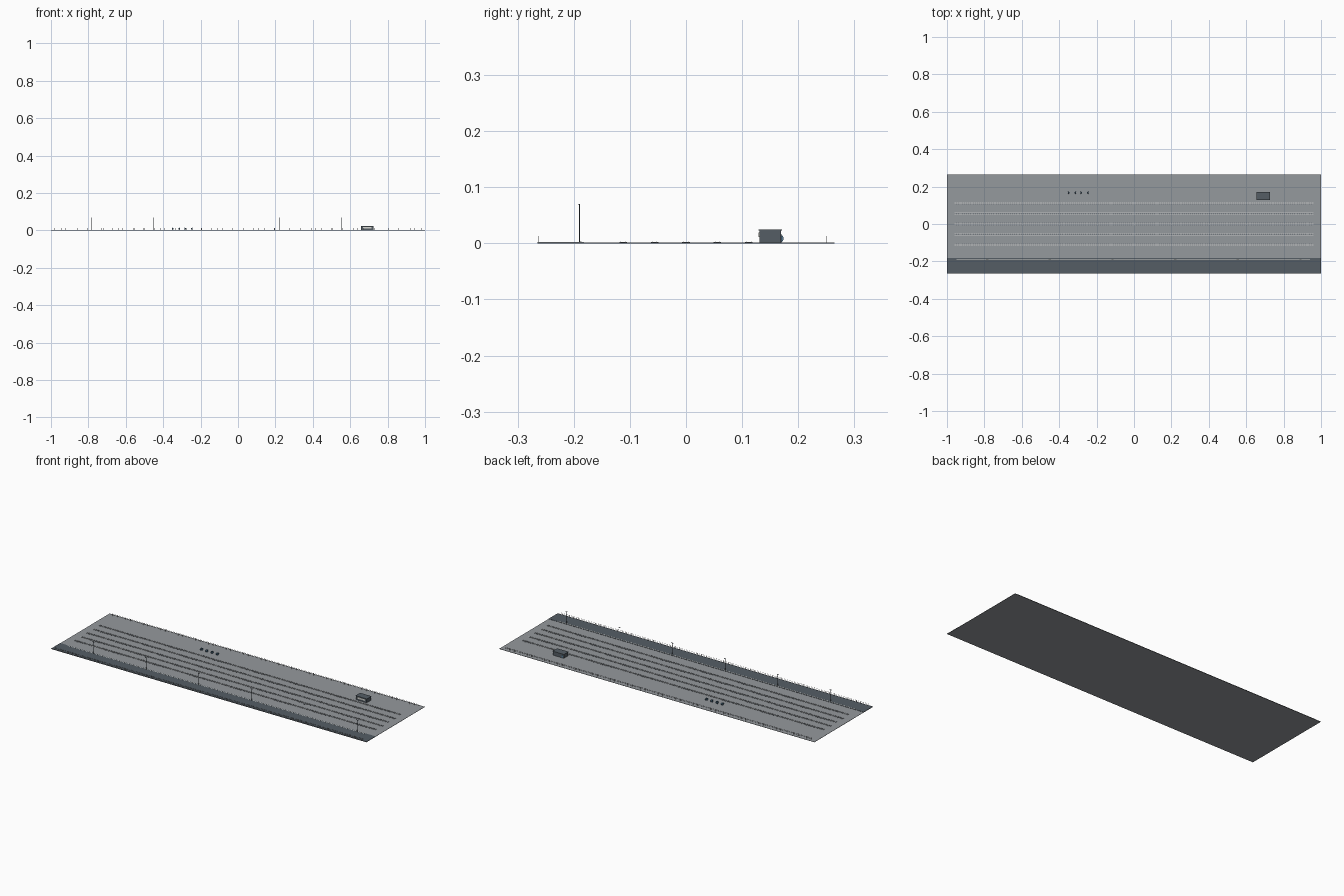
import bpy, bmesh, math
from mathutils import Matrix, Vector

if "Cube" in bpy.data.objects:
    bpy.data.objects.remove(bpy.data.objects["Cube"])


def material(name, rgb):
    m = bpy.data.materials.new(name)
    m.diffuse_color = (*rgb, 1)
    m.use_nodes = True
    m.node_tree.nodes["Principled BSDF"].inputs["Base Color"].default_value = m.diffuse_color
    return m


GRAVEL = material("gravel", (0.30, 0.32, 0.34))
DARK = material("dark_slate", (0.09, 0.11, 0.13))
PALE = material("pale_paint", (0.7, 0.7, 0.66))
BLUE = material("blue_paint", (0.10, 0.20, 0.30))


def box(bm, x0, x1, y0, y1, z0, z1):
    mat = Matrix.Translation(((x0 + x1) / 2, (y0 + y1) / 2, (z0 + z1) / 2)) \
        @ Matrix.Diagonal((x1 - x0, y1 - y0, z1 - z0, 1))
    bmesh.ops.create_cube(bm, size=1, matrix=mat)


def cylinder(bm, center, r, depth, axis='Z', sides=16):
    rot = Matrix.Rotation(math.pi / 2, 4, 'Y') if axis == 'X' else Matrix()
    bmesh.ops.create_cone(bm, cap_ends=True, segments=sides, radius1=r, radius2=r,
                          depth=depth, matrix=Matrix.Translation(center) @ rot)


def finish(bm, name, mat=None):
    me = bpy.data.meshes.new(name)
    bm.to_mesh(me)
    bm.free()
    ob = bpy.data.objects.new(name, me)
    bpy.context.collection.objects.link(ob)
    if mat:
        me.materials.append(mat)
    return ob


def boxes(name, mat, *dims):
    bm = bmesh.new()
    for d in dims:
        box(bm, *d)
    return finish(bm, name, mat)


# Ground slab and front platform
TOP = 0.0015
boxes("ground", GRAVEL, (-1, 1, -0.265, 0.265, 0, TOP))
boxes("platform", DARK, (-1, 1, -0.265, -0.182, TOP, 0.0028))
boxes("platform_edge_line", PALE, (-0.95, 0.94, -0.189, -0.186, 0.0028, 0.0031))

# Five tracks: sleepers with two rails each
for i in range(5):
    y = (i - 2) * 0.056
    bm = bmesh.new()
    n = 171
    for k in range(n):
        x = -0.95 + 1.9 * k / (n - 1)
        box(bm, x - 0.0013, x + 0.0013, y - 0.0068, y + 0.0068, TOP, 0.0022)
    finish(bm, f"sleepers_{i + 1}", DARK)
    boxes(f"rails_{i + 1}", None,
          *[(-0.96, 0.96, y + s * 0.004 - 0.0004, y + s * 0.004 + 0.0004, 0.0022, 0.0032)
            for s in (-1, 1)])


# Boundary fences
def fence(name, y, z0, half, count):
    bm = bmesh.new()
    for k in range(count):
        x = -half + 2 * half * k / (count - 1)
        box(bm, x - 0.0005, x + 0.0005, y - 0.0005, y + 0.0005, z0, 0.0135)
    for z in (0.0075, 0.0128):
        box(bm, -half, half, y - 0.0003, y + 0.0003, z - 0.0003, z + 0.0003)
    finish(bm, name)


fence("front_fence", -0.2625, 0.0028, 0.98, 71)
fence("back_fence", 0.2505, TOP, 0.97, 71)

# Lamp posts with short lamp heads
for i in range(6):
    x = -0.785 + 0.335 * i
    bm = bmesh.new()
    cylinder(bm, (x, -0.19, 0.0362), 0.0011, 0.0668, sides=8)
    box(bm, x - 0.006, x + 0.006, -0.1915, -0.1885, 0.0685, 0.0702)
    finish(bm, f"lamp_post_{i + 1}", DARK)

# Cabin with roof, window bands and a door
boxes("cabin_walls", DARK, (0.657, 0.725, 0.131, 0.169, TOP, 0.0225))
boxes("cabin_roof", DARK, (0.655, 0.727, 0.129, 0.171, 0.0225, 0.025))
boxes("cabin_windows", PALE, (0.668, 0.714, 0.1295, 0.131, 0.011, 0.019))
boxes("cabin_door", BLUE, (0.662, 0.672, 0.169, 0.170, TOP, 0.017))

# Row of upright reels behind the tracks
for i in range(4):
    bm = bmesh.new()
    x, z = -0.348 + 0.0335 * i, 0.0085
    cylinder(bm, (x, 0.167, z), 0.0045, 0.0075, 'X')
    for s in (-1, 1):
        cylinder(bm, (x + s * 0.0034, 0.167, z), 0.007, 0.0014, 'X')
    finish(bm, f"reel_{i + 1}", BLUE)
